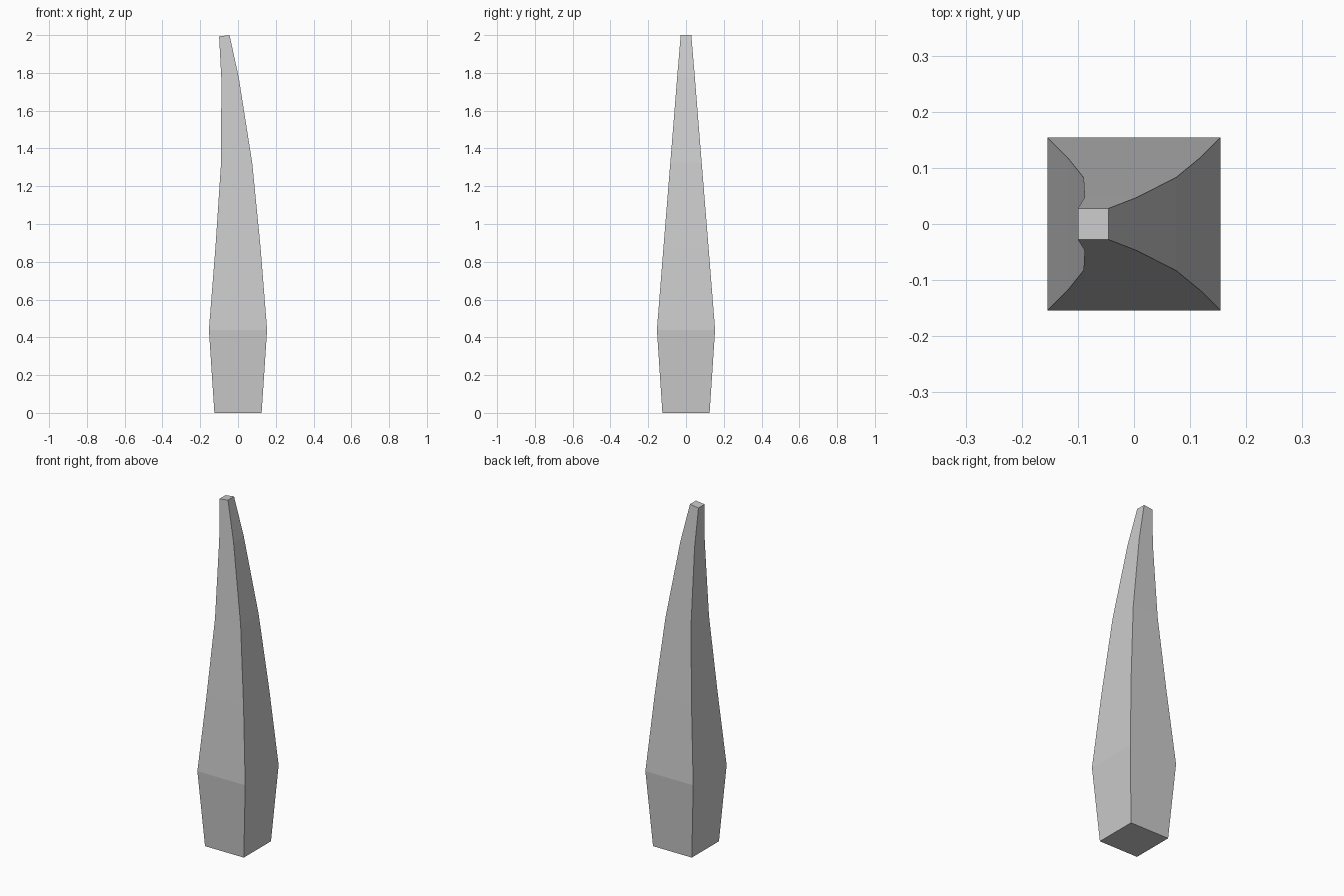
import bpy, bmesh

if "Cube" in bpy.data.objects:
    bpy.data.objects.remove(bpy.data.objects["Cube"])

# Square cross-sections: left x, left z, right x, right z, half depth
sections = [
    (-0.125, 0.0, 0.125, 0.0, 0.125),
    (-0.154, 0.44, 0.154, 0.44, 0.154),
    (-0.119, 0.88, 0.119, 0.88, 0.119),
    (-0.090, 1.32, 0.075, 1.325, 0.083),
    (-0.088, 1.765, 0.004, 1.775, 0.047),
    (-0.100, 1.993, -0.045, 2.0, 0.028),
]

# Tapered, bent spike lofted through the sections
bm = bmesh.new()
rings = []
for lx, lz, rx, rz, d in sections:
    corners = [(lx, -d, lz), (rx, -d, rz), (rx, d, rz), (lx, d, lz)]
    rings.append([bm.verts.new(c) for c in corners])
for a, b in zip(rings, rings[1:]):
    for i in range(4):
        j = (i + 1) % 4
        bm.faces.new((a[i], a[j], b[j], b[i]))

# End caps
bm.faces.new(rings[0][::-1])
bm.faces.new(rings[-1])
bmesh.ops.recalc_face_normals(bm, faces=bm.faces)

mesh = bpy.data.meshes.new("curved_spike")
bm.to_mesh(mesh)
bm.free()
bpy.context.collection.objects.link(bpy.data.objects.new("curved_spike", mesh))
